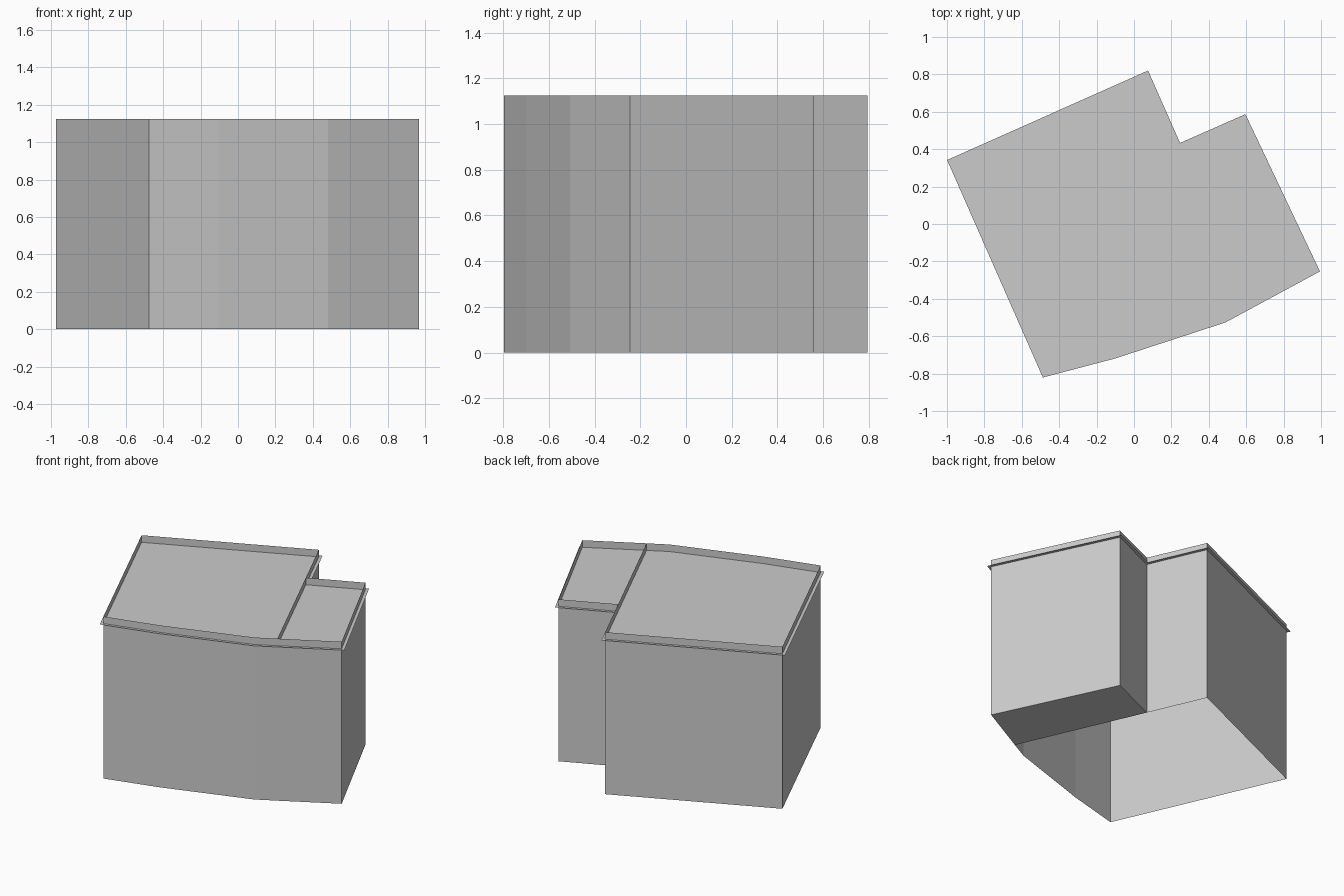
import bpy
from mathutils import Vector

if "Cube" in bpy.data.objects:
    bpy.data.objects.remove(bpy.data.objects["Cube"])

TOP, ROOF_Z, EAVE = 1.125, 1.076, 0.02


def make_object(name, verts, faces):
    mesh = bpy.data.meshes.new(name)
    mesh.from_pydata(verts, [], faces)
    mesh.update()
    obj = bpy.data.objects.new(name, mesh)
    bpy.context.collection.objects.link(obj)
    return obj


def wall_strip(name, points, closed):
    """Thin vertical walls along a plan line, from the ground to the parapet top."""
    n = len(points)
    verts = [(x, y, z) for z in (0, TOP) for x, y in points]
    faces = [(i, (i + 1) % n, (i + 1) % n + n, i + n)
             for i in range(n if closed else n - 1)]
    return make_object(name, verts, faces)


def flat_sheet(name, points, z, down=False):
    order = list(range(len(points)))
    if down:
        order.reverse()
    return make_object(name, [(x, y, z) for x, y in points], [order])


def offset_outline(points, dist):
    """Push a counter-clockwise outline outwards with mitred corners."""
    result = []
    for i, p in enumerate(points):
        p = Vector(p)
        a = (p - Vector(points[i - 1])).normalized()
        b = (Vector(points[(i + 1) % len(points)]) - p).normalized()
        n1, n2 = Vector((a.y, -a.x)), Vector((b.y, -b.x))
        result.append(tuple(p + (n1 + n2) * dist / (1 + n1.dot(n2))))
    return result


# Plan corners, counter-clockwise from the left
left = (-0.973, 0.332)
front = [(-0.476, -0.797), (-0.107, -0.700), (0.481, -0.508)]
divide_front = (0.610, -0.439)
right = (0.968, -0.245)
ext_back = (0.586, 0.561)
notch = (0.236, 0.407)
back = (0.065, 0.794)

# Main block, including the dividing wall, open underneath
wall_strip("main_walls", [left, *front, divide_front, notch, back], True)

# Side extension with its closed underside
extension = [divide_front, right, ext_back, notch]
wall_strip("extension_walls", extension, False)
flat_sheet("extension_floor", extension, 0, down=True)

# Roof sheet set below the parapet, projecting past the walls
outline = [left, *front, right, ext_back, notch, back]
flat_sheet("roof", offset_outline(outline, EAVE), ROOF_Z)
